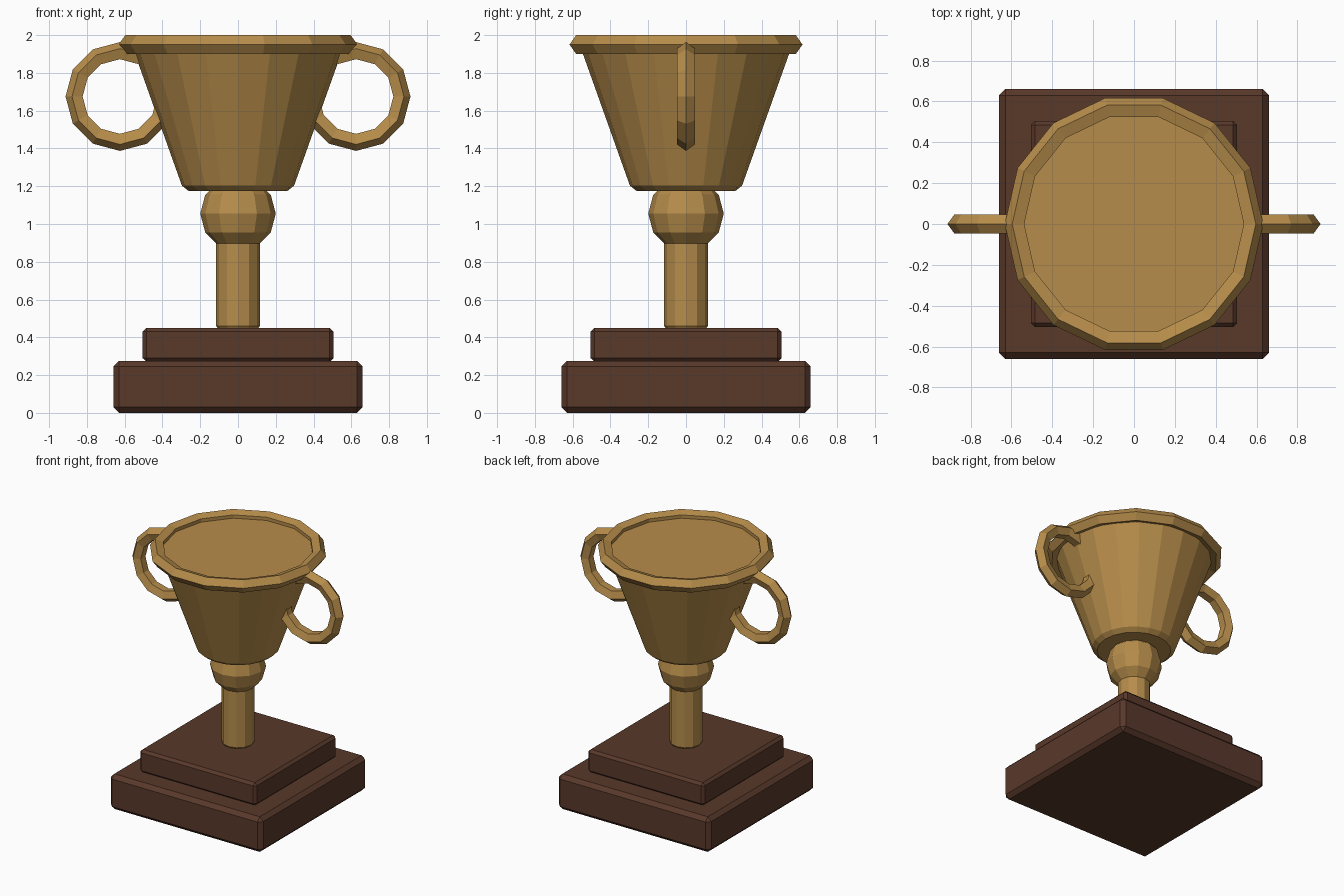
import bpy, bmesh, math
from mathutils import Matrix, Vector

if "Cube" in bpy.data.objects:
    bpy.data.objects.remove(bpy.data.objects["Cube"])


def material(name, rgb):
    m = bpy.data.materials.new(name)
    m.diffuse_color = (*rgb, 1)
    m.use_nodes = True
    m.node_tree.nodes["Principled BSDF"].inputs["Base Color"].default_value = m.diffuse_color
    return m


GOLD = material("antique gold", (0.47, 0.265, 0.07))
WOOD = material("dark wood", (0.10, 0.04, 0.023))


def finish(name, bm, mat, bevel=0):
    bmesh.ops.recalc_face_normals(bm, faces=bm.faces)
    me = bpy.data.meshes.new(name)
    bm.to_mesh(me)
    bm.free()
    me.materials.append(mat)
    ob = bpy.data.objects.new(name, me)
    bpy.context.collection.objects.link(ob)
    if bevel:
        mod = ob.modifiers.new("bevel", 'BEVEL')
        mod.width = bevel
        mod.segments = 1
    return ob


def slab(name, half, z0, z1, bevel):
    bm = bmesh.new()
    bmesh.ops.create_cube(bm, size=1)
    bmesh.ops.scale(bm, vec=(2 * half, 2 * half, z1 - z0), verts=bm.verts)
    bmesh.ops.translate(bm, vec=(0, 0, (z0 + z1) / 2), verts=bm.verts)
    finish(name, bm, WOOD, bevel)


def lathe(name, profile, sides):
    """Turned solid with flat end caps; profile is (radius, z) going up."""
    bm = bmesh.new()
    rings = [[bm.verts.new((r * math.cos(2 * math.pi * i / sides),
                            r * math.sin(2 * math.pi * i / sides), z))
              for i in range(sides)] for r, z in profile]
    for a, b in zip(rings, rings[1:]):
        for i in range(sides):
            j = (i + 1) % sides
            bm.faces.new((a[i], a[j], b[j], b[i]))
    bm.faces.new(rings[0])
    bm.faces.new(rings[-1])
    finish(name, bm, GOLD)


def ring(name, major, minor, sides, loc, rot=Matrix()):
    """Torus with a five-sided section, one ridge pointing outwards."""
    bm = bmesh.new()
    n = 5
    grid = []
    for i in range(sides):
        a = 2 * math.pi * i / sides
        row = []
        for k in range(n):
            t = 2 * math.pi * k / n
            r = major + minor * math.cos(t)
            p = Vector((r * math.cos(a), r * math.sin(a), minor * math.sin(t)))
            row.append(bm.verts.new(rot @ p + Vector(loc)))
        grid.append(row)
    for i in range(sides):
        for k in range(n):
            i2, k2 = (i + 1) % sides, (k + 1) % n
            bm.faces.new((grid[i][k], grid[i2][k], grid[i2][k2], grid[i][k2]))
    finish(name, bm, GOLD)


# Stepped wooden plinth
slab("base_lower", 0.66, 0, 0.275, 0.03)
slab("base_upper", 0.505, 0.27, 0.45, 0.02)

# Stem and knob
lathe("stem", [(0.105, 0.445), (0.116, 0.46), (0.116, 0.95)], 12)
lathe("knob", [(0.2 * math.cos(math.radians(a)), 1.055 + 0.2 * math.sin(math.radians(a)))
               for a in (-60, -30, 0, 30, 60)], 12)

# Cup and rim
lathe("cup", [(0.262, 1.175), (0.297, 1.203), (0.565, 1.955)], 20)
ring("rim", 0.58, 0.0526, 14, (0, 0, 1.95))

# Pair of ring handles
for side, s in (("left", -1), ("right", 1)):
    ring("handle_" + side, 0.238, 0.05, 12, (s * 0.625, 0, 1.675),
         Matrix.Rotation(math.pi / 2, 4, 'X'))
